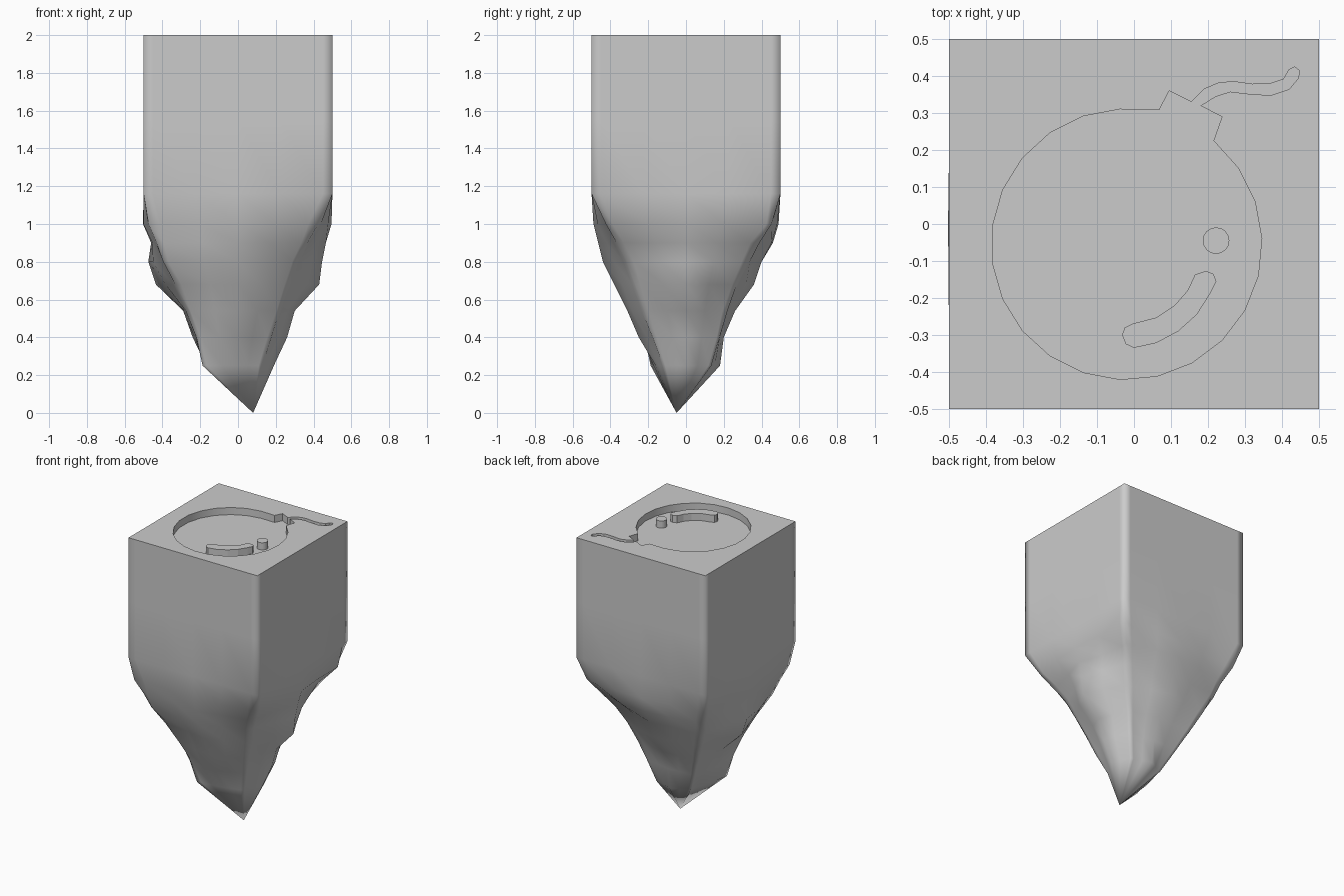
import bpy, bmesh, math
from mathutils import Vector, noise

if "Cube" in bpy.data.objects:
    bpy.data.objects.remove(bpy.data.objects["Cube"])

# Rock outline: height, then radius in 8 directions (counter-clockwise from +x)
SQ = [.5, .7071] * 4
LEVELS = [
    (2.0, SQ), (1.95, SQ), (1.55, SQ), (1.16, SQ),
    (1.0, [.495, .64, .49, .64, .503, .67, .49, .60]),
    (.90, [.465, .55, .46, .57, .46, .61, .465, .52]),
    (.80, [.445, .46, .40, .51, .475, .56, .44, .44]),
    (.68, [.43, .38, .36, .45, .435, .47, .38, .38]),
    (.54, [.30, .31, .26, .36, .29, .37, .31, .31]),
    (.40, [.26, .25, .20, .27, .24, .31, .25, .25]),
    (.25, [.19, .19, .18, .17, .15, .265, .16, .17]),
]
TIP = (.08, -.05, 0)


def ring_points(z, radii, scale=1.0):
    pts = []
    for k in range(8):
        a, b = [Vector((math.cos(j * math.pi / 4), math.sin(j * math.pi / 4), 0)) * radii[j % 8] * scale
                for j in (k, k + 1)]
        # support loops sit close to the corners
        for t in ((0, .45, .9) if k % 2 == 0 else (0, .1, .55)):
            p = a.lerp(b, t)
            if 0 < t and z < 1.1:
                n = noise.noise(Vector((p.x, p.y, z)) * 5)
                p *= 1 + .09 * n
            pts.append((p.x, p.y, z))
    return pts


def make_object(name, bm):
    bmesh.ops.recalc_face_normals(bm, faces=bm.faces)
    me = bpy.data.meshes.new(name)
    bm.to_mesh(me)
    bm.free()
    ob = bpy.data.objects.new(name, me)
    bpy.context.collection.objects.link(ob)
    return ob


def prism(name, outline, z0, z1):
    bm = bmesh.new()
    face = bm.faces.new([bm.verts.new((x, y, z0)) for x, y in outline])
    ext = bmesh.ops.extrude_face_region(bm, geom=[face])
    bmesh.ops.translate(bm, vec=(0, 0, z1 - z0),
                        verts=[v for v in ext["geom"] if isinstance(v, bmesh.types.BMVert)])
    # the extruded region keeps its base face only if it is closed by hand
    holes = [e for e in bm.edges if e.is_boundary]
    if holes:
        bmesh.ops.holes_fill(bm, edges=holes)
    return make_object(name, bm)


def arc(cx, cy, r, a0, a1, n):
    return [(cx + r * math.cos(math.radians(a0 + (a1 - a0) * i / n)),
             cy + r * math.sin(math.radians(a0 + (a1 - a0) * i / n))) for i in range(n + 1)]


# Block with rocky tapering underside
bm = bmesh.new()
rings = [[bm.verts.new(p) for p in ring_points(2.0, SQ, .9)]]
for z, radii in LEVELS:
    rings.append([bm.verts.new(p) for p in ring_points(z, radii)])
bm.faces.new(rings[0])
for r0, r1 in zip(rings, rings[1:]):
    for i in range(24):
        j = (i + 1) % 24
        bm.faces.new((r0[i], r0[j], r1[j], r1[i]))
tip = bm.verts.new(TIP)
for i in range(24):
    bm.faces.new((rings[-1][i], rings[-1][(i + 1) % 24], tip))
block = make_object("rock_block", bm)

# Round recess with a neck and a curved fuse
fuse = [(.068, .308), (.095, .36), (.155, .33), (.19, .365), (.23, .382), (.27, .385), (.32, .378),
        (.37, .38), (.405, .392), (.42, .418), (.435, .425), (.447, .415), (.445, .395), (.42, .365),
        (.37, .348), (.31, .352), (.26, .358), (.22, .345), (.18, .32), (.238, .29), (.213, .235)]
outline = arc(-.02, -.055, .366, 50, -283, 21)[:-1] + fuse[:-1]
cutter = prism("recess_cutter", outline, 1.95, 2.1)
cutter.hide_render = True
cut = block.modifiers.new("recess", 'BOOLEAN')
cut.operation = 'DIFFERENCE'
cut.solver = 'EXACT'
cut.object = cutter
bpy.context.view_layer.objects.active = block
bpy.ops.object.modifier_apply(modifier=cut.name)
bpy.data.objects.remove(cutter)

# Smooth rock, crisp recess edges
bm = bmesh.new()
bm.from_mesh(block.data)
for f in bm.faces:
    f.smooth = True
for e in bm.edges:
    if len(e.link_faces) == 2 and all(abs(v.co.x) < .4501 and abs(v.co.y) < .4501 and v.co.z > 1.9
                                      for v in e.verts) and e.calc_face_angle(0) > .5:
        e.smooth = False
    elif all(v.co.z > 1.999 for v in e.verts) and e.calc_face_angle(0) > 1:
        e.smooth = False
bm.to_mesh(block.data)
bm.free()

# Raised highlight shapes inside the recess
crescent = [(0, -.335), (.06, -.322), (.12, -.29), (.17, -.245), (.205, -.19), (.223, -.155),
            (.215, -.135), (.195, -.127), (.165, -.137), (.145, -.18), (.11, -.22), (.06, -.253),
            (-.005, -.27), (-.025, -.28), (-.032, -.30), (-.022, -.325)]
prism("highlight_crescent", crescent, 1.945, 2.0)
prism("highlight_dot", arc(.222, -.045, .036, 0, 360, 16)[:-1], 1.945, 2.0)
